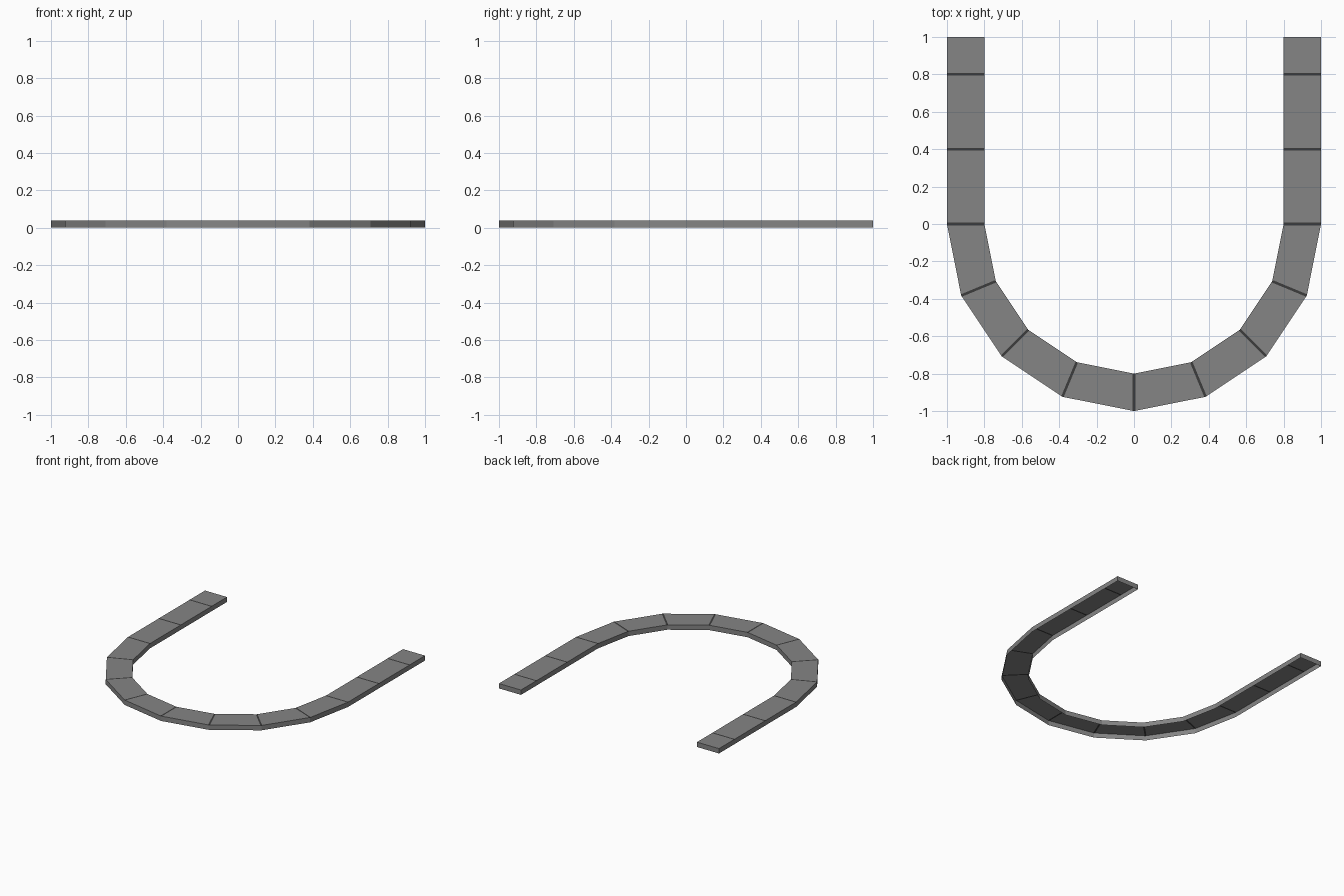
import bpy, bmesh, math
from mathutils import Vector

if "Cube" in bpy.data.objects:
    bpy.data.objects.remove(bpy.data.objects["Cube"])

OUTER, INNER, HEIGHT, SEAM = 1.0, 0.8, 0.04, 0.007  # SEAM is half the joint width

# Stations along the U: (outer point, inner point)
stations = [(Vector((-OUTER, y)), Vector((-INNER, y))) for y in (1.0, 0.8, 0.4)]
for i in range(9):
    a = math.pi + i * math.pi / 8
    d = Vector((math.cos(a), math.sin(a)))
    stations.append((d * OUTER, d * INNER))
stations += [(Vector((OUTER, y)), Vector((INNER, y))) for y in (0.4, 0.8, 1.0)]


def toward(p, q):
    """Point on p-q half a joint width away from p."""
    return p + (q - p).normalized() * SEAM


def face(bm, pts, mat=0):
    f = bm.faces.new([bm.verts.new(p) for p in pts])
    f.material_index = mat


def top(bm, pts, mat=0):
    face(bm, [(p.x, p.y, HEIGHT) for p in pts], mat)


def wall(bm, p, q):
    face(bm, [(p.x, p.y, 0), (q.x, q.y, 0), (q.x, q.y, HEIGHT), (p.x, p.y, HEIGHT)])


def material(name, value):
    m = bpy.data.materials.new(name)
    m.diffuse_color = (value, value, value, 1)
    m.use_nodes = True
    m.node_tree.nodes["Principled BSDF"].inputs["Base Color"].default_value = m.diffuse_color
    return m


bm = bmesh.new()
last = len(stations) - 1
for k in range(last):
    (o0, i0), (o1, i1) = stations[k], stations[k + 1]
    a_o, a_i, b_o, b_i = o0, i0, o1, i1
    # Dark joint strips between neighbouring stones
    if k > 0:
        a_o, a_i = toward(o0, o1), toward(i0, i1)
        top(bm, (o0, a_o, a_i, i0), 1)
    if k + 1 < last:
        b_o, b_i = toward(o1, o0), toward(i1, i0)
        top(bm, (b_o, o1, i1, b_i), 1)
    # Stone top and side walls
    top(bm, (a_o, b_o, b_i, a_i))
    wall(bm, o0, o1)
    wall(bm, i1, i0)
# End caps at the tips of the U
wall(bm, stations[0][1], stations[0][0])
wall(bm, stations[-1][0], stations[-1][1])
bmesh.ops.remove_doubles(bm, verts=bm.verts, dist=1e-5)

mesh = bpy.data.meshes.new("curved_border")
bm.to_mesh(mesh)
bm.free()
mesh.materials.append(material("stone_grey", 0.235))
mesh.materials.append(material("joint_dark", 0.045))
obj = bpy.data.objects.new("curved_border", mesh)
bpy.context.collection.objects.link(obj)
